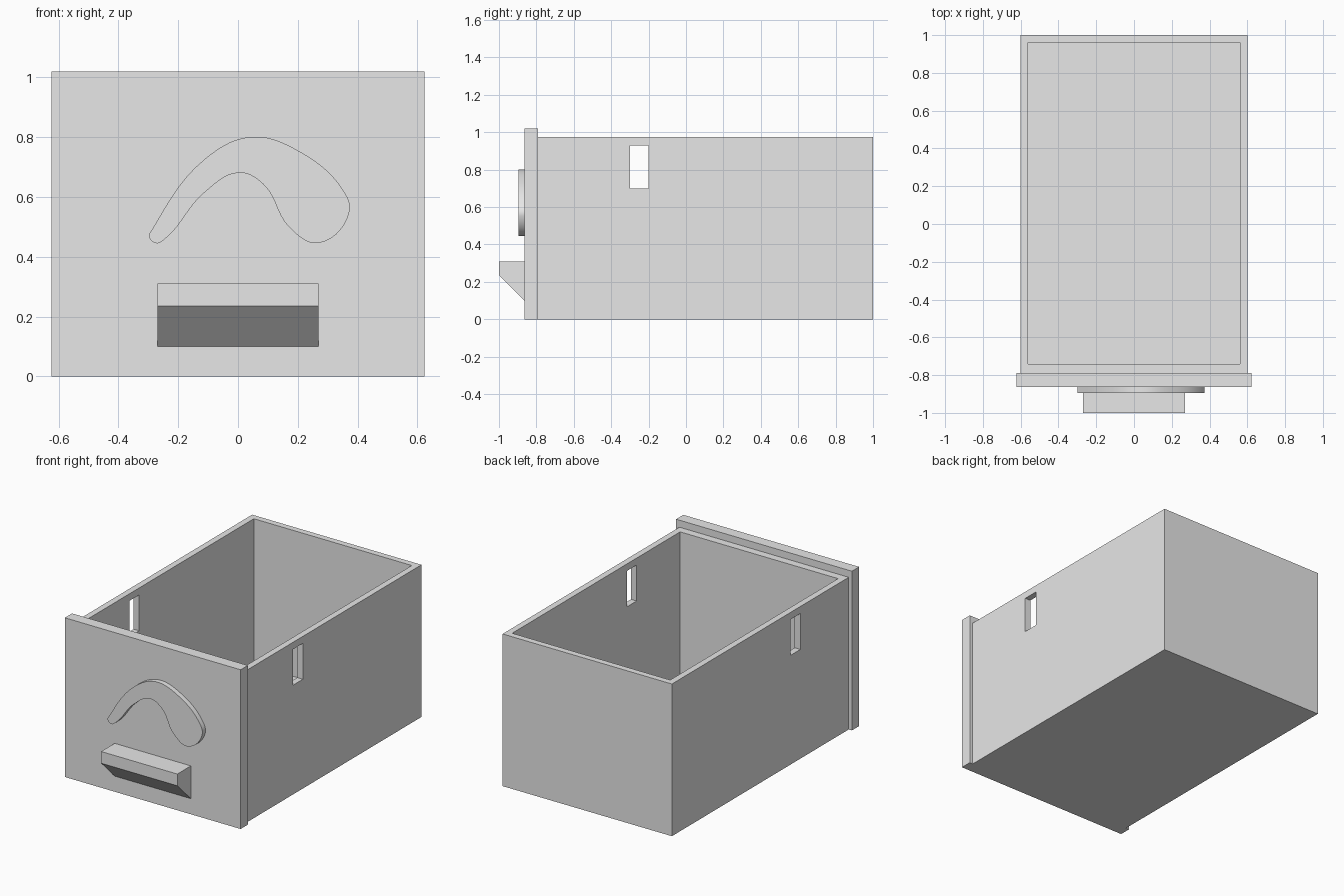
import bpy, bmesh
from mathutils import Vector
from mathutils.geometry import interpolate_bezier

cube = bpy.data.objects.get("Cube")
if cube:
    bpy.data.objects.remove(cube, do_unlink=True)

grey = bpy.data.materials.new("light_grey")
grey.use_nodes = True
grey.diffuse_color = (0.8, 0.8, 0.8, 1)
grey.node_tree.nodes["Principled BSDF"].inputs["Base Color"].default_value = (0.8, 0.8, 0.8, 1)


def prism(name, outline, direction):
    """Extrude a flat outline along a direction into a closed solid."""
    bm = bmesh.new()
    face = bm.faces.new([bm.verts.new(p) for p in outline])
    moved = bmesh.ops.extrude_face_region(bm, geom=[face], use_keep_orig=True)["geom"]
    bmesh.ops.translate(bm, vec=direction,
                        verts=[v for v in moved if isinstance(v, bmesh.types.BMVert)])
    bmesh.ops.recalc_face_normals(bm, faces=bm.faces)
    mesh = bpy.data.meshes.new(name)
    bm.to_mesh(mesh)
    bm.free()
    mesh.materials.append(grey)
    obj = bpy.data.objects.new(name, mesh)
    bpy.context.collection.objects.link(obj)
    return obj


def box(name, half_width, y0, y1, z0, z1):
    w = half_width
    return prism(name, [(-w, y0, z0), (w, y0, z0), (w, y1, z0), (-w, y1, z0)], (0, 0, z1 - z0))


def activate(obj):
    bpy.ops.object.select_all(action='DESELECT')
    obj.select_set(True)
    bpy.context.view_layer.objects.active = obj


def cut(target, cutter):
    cutter.hide_render = True
    mod = target.modifiers.new("cut", 'BOOLEAN')
    mod.operation = 'DIFFERENCE'
    mod.solver = 'EXACT'
    mod.object = cutter
    activate(target)
    bpy.ops.object.modifier_apply(modifier=mod.name)
    bpy.data.objects.remove(cutter, do_unlink=True)


# Open tray with a slot through each side wall
tray = box("drawer_tray", 0.6, -0.79, 1, 0, 0.975)
cut(tray, box("cavity_cutter", 0.56, -0.74, 0.96, 0.04, 1.2))
cut(tray, box("slot_cutter", 0.8, -0.3, -0.2, 0.7, 0.93))

# Front panel
FRONT = -0.863
box("front_panel", 0.623, FRONT, -0.79, 0, 1.02)

# Pull handle with a sloped underside
profile = [(FRONT, 0.31), (-1, 0.31), (-1, 0.235), (FRONT, 0.1)]
prism("pull_handle", [(-0.27, y, z) for y, z in profile], (0.54, 0, 0))

# Raised curved ornament, from a smooth closed outline
knots = [Vector(p) for p in [
    (-0.298, 0.468), (-0.272, 0.445), (-0.246, 0.458), (-0.112, 0.615), (0.005, 0.681),
    (0.085, 0.642), (0.172, 0.498), (0.269, 0.446), (0.373, 0.552), (0.35, 0.625),
    (0.206, 0.752), (0.045, 0.801), (-0.112, 0.726), (-0.289, 0.488)]]
count = len(knots)
tangents = [((knots[i] - knots[i - 1]).normalized()
             + (knots[(i + 1) % count] - knots[i]).normalized()).normalized()
            for i in range(count)]
outline = []
for i in range(count):
    j = (i + 1) % count
    reach = (knots[j] - knots[i]).length * 0.36
    curve = interpolate_bezier(knots[i], knots[i] + tangents[i] * reach,
                               knots[j] - tangents[j] * reach, knots[j], 8)
    outline += [(p[0], FRONT, p[1]) for p in curve[:-1]]
ornament = prism("curved_ornament", outline, (0, -0.032, 0))
activate(ornament)
bpy.ops.object.shade_smooth_by_angle(angle=0.6)
